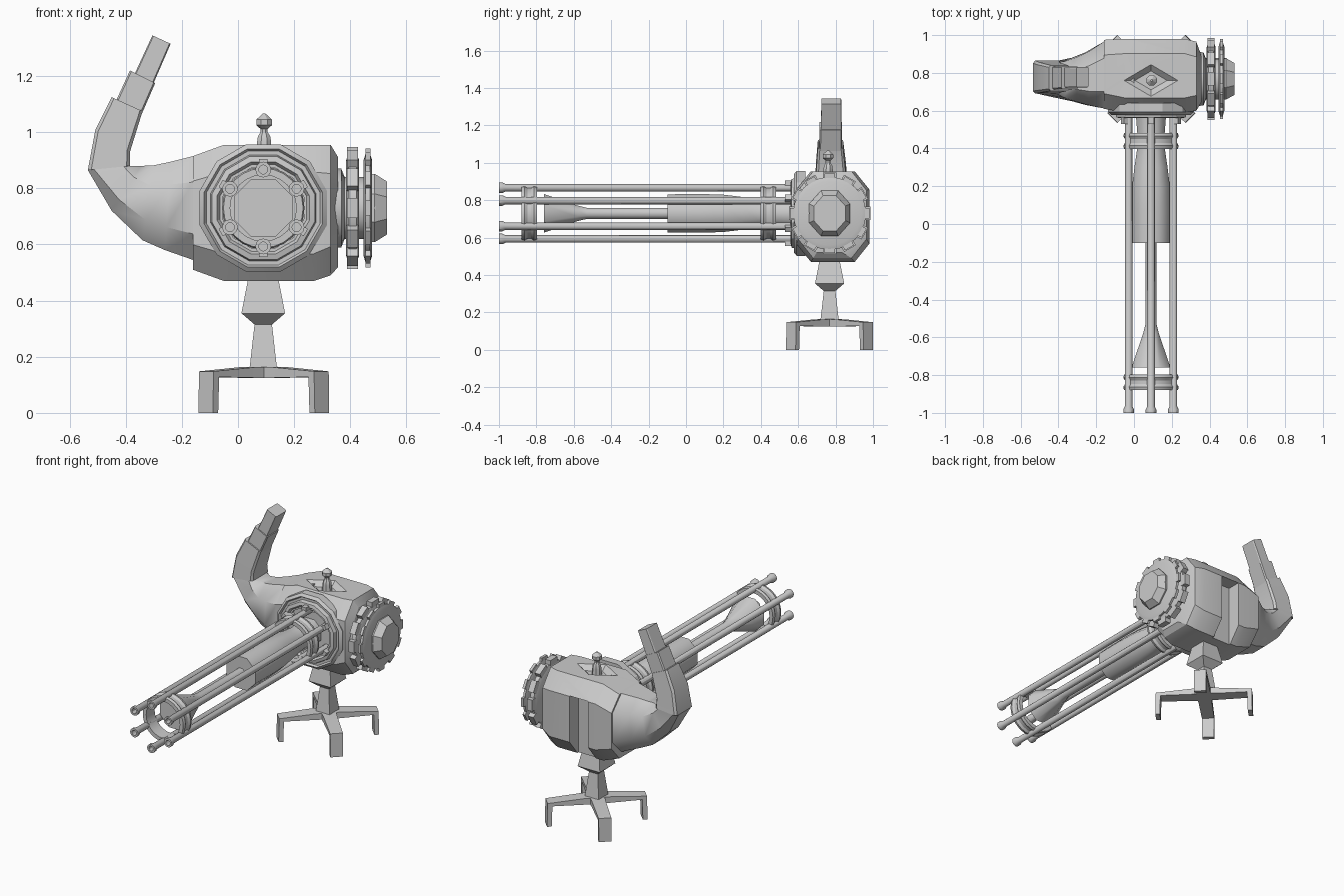
import bpy, bmesh
from math import pi, cos, sin, radians
from mathutils import Matrix, Vector

if "Cube" in bpy.data.objects:
    bpy.data.objects.remove(bpy.data.objects["Cube"])

CX, CY, CZ = 0.09, 0.768, 0.73      # gun axis x, stand centre y, gun axis z


def finish(bm, name, angle=30):
    bmesh.ops.remove_doubles(bm, verts=bm.verts, dist=1e-5)
    bmesh.ops.recalc_face_normals(bm, faces=bm.faces)
    me = bpy.data.meshes.new(name)
    bm.to_mesh(me)
    bm.free()
    ob = bpy.data.objects.new(name, me)
    bpy.context.collection.objects.link(ob)
    smooth(ob, angle)
    return ob


def smooth(ob, angle):
    bpy.ops.object.select_all(action='DESELECT')
    ob.select_set(True)
    bpy.context.view_layer.objects.active = ob
    bpy.ops.object.shade_smooth_by_angle(angle=radians(angle))


def skin(bm, rings, caps=True):
    rows = [[bm.verts.new(p) for p in r] for r in rings]
    n = len(rows[0])
    for a, b in zip(rows, rows[1:]):
        for i in range(n):
            bm.faces.new((a[i], a[(i + 1) % n], b[(i + 1) % n], b[i]))
    if caps:
        bm.faces.new(rows[0])
        bm.faces.new(rows[-1])


def lathe(name, profile, axis, centre, n=12, phase=0.0, closed=False, angle=30, squash=1.0):
    """Profile of (radius, position along axis); centre is in the other two axes."""
    def place(r, a, t):
        u, v = centre[0] + squash * r * cos(t), centre[1] + r * sin(t)
        return {'X': (a, u, v), 'Y': (u, a, v), 'Z': (u, v, a)}[axis]
    pts = profile + profile[:1] if closed else profile
    bm = bmesh.new()
    skin(bm, [[place(r, a, phase + 2 * pi * i / n) for i in range(n)] for r, a in pts], not closed)
    return finish(bm, name, angle)


def loft(name, sections, angle=30):
    """Sections: lower (x,z), upper (x,z), y0, y1, corner chamfer fraction."""
    rings = []
    for (x0, z0), (x1, z1), y0, y1, c in sections:
        st = [(c, 0), (1 - c, 0), (1, c), (1, 1 - c), (1 - c, 1), (c, 1), (0, 1 - c), (0, c)]
        rings.append([(x0 + (x1 - x0) * t, y0 + (y1 - y0) * s, z0 + (z1 - z0) * t) for s, t in st])
    bm = bmesh.new()
    skin(bm, rings)
    return finish(bm, name, angle)


def box(name, size, loc, rot=None):
    bm = bmesh.new()
    bmesh.ops.create_cube(bm, size=1, matrix=Matrix.Translation(loc) @ (rot or Matrix()) @ Matrix.Diagonal((*size, 1)))
    return finish(bm, name)


def cut(target, cutter):
    m = target.modifiers.new("cut", 'BOOLEAN')
    m.operation, m.object, m.solver = 'DIFFERENCE', cutter, 'EXACT'
    bpy.ops.object.select_all(action='DESELECT')
    bpy.context.view_layer.objects.active = target
    target.select_set(True)
    bpy.ops.object.modifier_apply(modifier=m.name)
    bpy.data.objects.remove(cutter)


# main housing, with rear slot and diamond recess on top
body = loft("housing", [
    ((.357, .52), (.357, .91), .645, .89, .22),
    ((.33, .49), (.33, .955), .60, .965, .22),
    ((.27, .47), (.27, .955), .59, .98, .2),
    ((-.05, .47), (-.05, .955), .59, .98, .2),
    ((-.16, .51), (-.16, .915), .61, .975, .22)])
cut(body, box("slot_cutter", (.13, .2, .48), (.065, .99, .62)))
cut(body, lathe("recess_cutter", [(.05, .925), (.095, .965)], 'Z', (CX, .76), 4, squash=1.7))
smooth(body, 25)

# curved lobe at the left, running up into a stepped horn
loft("side_lobe", [
    ((0, .50), (0, .94), .62, .95, .25),
    ((-.16, .545), (-.16, .915), .612, .965, .25),
    ((-.26, .58), (-.24, .895), .63, .91, .26),
    ((-.34, .615), (-.30, .882), .65, .88, .27),
    ((-.45, .72), (-.345, .88), .67, .86, .25),
    ((-.535, .865), (-.385, .88), .69, .865, .15)], 40)
loft("horn_base", [
    ((-.535, .865), (-.385, .88), .69, .865, .08),
    ((-.508, 1.01), (-.385, .93), .695, .855, .08),
    ((-.45, 1.125), (-.34, 1.075), .705, .84, .08)])
loft("horn_middle", [
    ((-.44, 1.10), (-.345, 1.06), .712, .835, .06),
    ((-.385, 1.22), (-.295, 1.175), .715, .835, .06)])
loft("horn_tip", [
    ((-.372, 1.20), (-.305, 1.165), .722, .832, .06),
    ((-.305, 1.345), (-.24, 1.315), .724, .83, .06)])

# stepped collar around the gun
lathe("collar", [(.235, .64), (.235, .592), (.218, .578), (.21, .59), (.195, .59), (.19, .565),
                 (.17, .56), (.16, .575), (.15, .575), (.15, .64)],
      'Y', (CX, CZ), 12, pi / 12, closed=True, angle=20)

# central core: thick rear part, thin rod, flared front
lathe("core", [(.09, .62), (.085, .56), (.076, .45), (.082, .38), (.095, .3), (.108, .2), (.112, .08),
               (.11, -.1), (.032, -.1), (.032, -.53), (.045, -.58), (.112, -.76)],
      'Y', (CX, CZ), 8, pi / 8, angle=46)

# rotating barrels with clamp clips
for i in range(6):
    t = pi / 2 + i * pi / 3
    c = (CX + .137 * cos(t), CZ + .137 * sin(t))
    lathe("barrel_%d" % i, [(.02, .62), (.02, -.965), (.028, -.982), (.028, -1), (.016, -1), (.016, -.95)],
          'Y', c, 12)
    rot = Matrix.Rotation(-t, 4, 'Y')
    box("barrel_clip_%d" % i, (.03, .06, .03), (CX + .16 * cos(t), .56, CZ + .16 * sin(t)), rot)
    for y in (-.86, .46):
        box("ring_lug_%d" % i, (.025, .03, .012), (CX + .128 * cos(t), y, CZ + .128 * sin(t)), rot)

# barrel rings, slightly waisted
for name, y in (("front_ring", -.838), ("rear_ring", .44)):
    lathe(name, [(.142, y - .042), (.147, y - .025), (.138, y - .01), (.138, y + .01), (.147, y + .025),
                 (.142, y + .042), (.118, y + .042), (.118, y - .042)], 'Y', (CX, CZ), 24, closed=True)

# toothed wheels, hub and end cap on the right side
lathe("wheel_hub", [(.145, .33), (.14, .368), (.11, .38), (.11, .49)], 'X', (CY, CZ), 16)
lathe("inner_wheel", [(.17, .385), (.195, .395), (.195, .422), (.17, .432)], 'X', (CY, CZ), 24)
lathe("outer_wheel", [(.17, .447), (.195, .455), (.195, .47), (.17, .478)], 'X', (CY, CZ), 24)
for i in range(12):
    t = i * pi / 6
    rot = Matrix.Rotation(t, 4, 'X')
    for name, x, w, r in (("inner_tooth", .408, .038, .2), ("outer_tooth", .463, .017, .195)):
        box("%s_%d" % (name, i), (w, .035, .072 if w > .03 else .055),
            (x, CY + r * cos(t), CZ + r * sin(t)), rot)
lathe("end_cap", [(.13, .475), (.132, .487), (.102, .531)], 'X', (CY, CZ), 8, pi / 8, squash=.9)

# knob on top
lathe("top_knob", [(.03, .92), (.027, .965), (.024, .985), (.014, 1.0), (.014, 1.012), (.03, 1.025),
                   (.03, 1.045), (.006, 1.066)], 'Z', (CX + .003, .76), 8, pi / 8)

# pedestal column
lathe("stand_column", [(.072, .14), (.044, .315), (.11, .355), (.07, .5)], 'Z', (CX, CY), 4, pi / 4)

# four diagonal legs: tapered arm and downturned foot
for i in range(4):
    rot = Matrix.Translation((CX + .002, CY, 0)) @ Matrix.Rotation(pi / 4 + i * pi / 2, 4, 'Z')
    path = [((0, .125), (0, .165), .045), ((.08, .125), (.08, .163), .04),
            ((.262, .128), (.29, .148), .037), ((.266, 0), (.293, 0), .036)]
    bm = bmesh.new()
    skin(bm, [[rot @ Vector((a[0], -w, a[1])), rot @ Vector((a[0], w, a[1])),
               rot @ Vector((b[0], w, b[1])), rot @ Vector((b[0], -w, b[1]))] for a, b, w in path])
    finish(bm, "stand_leg_%d" % i)
